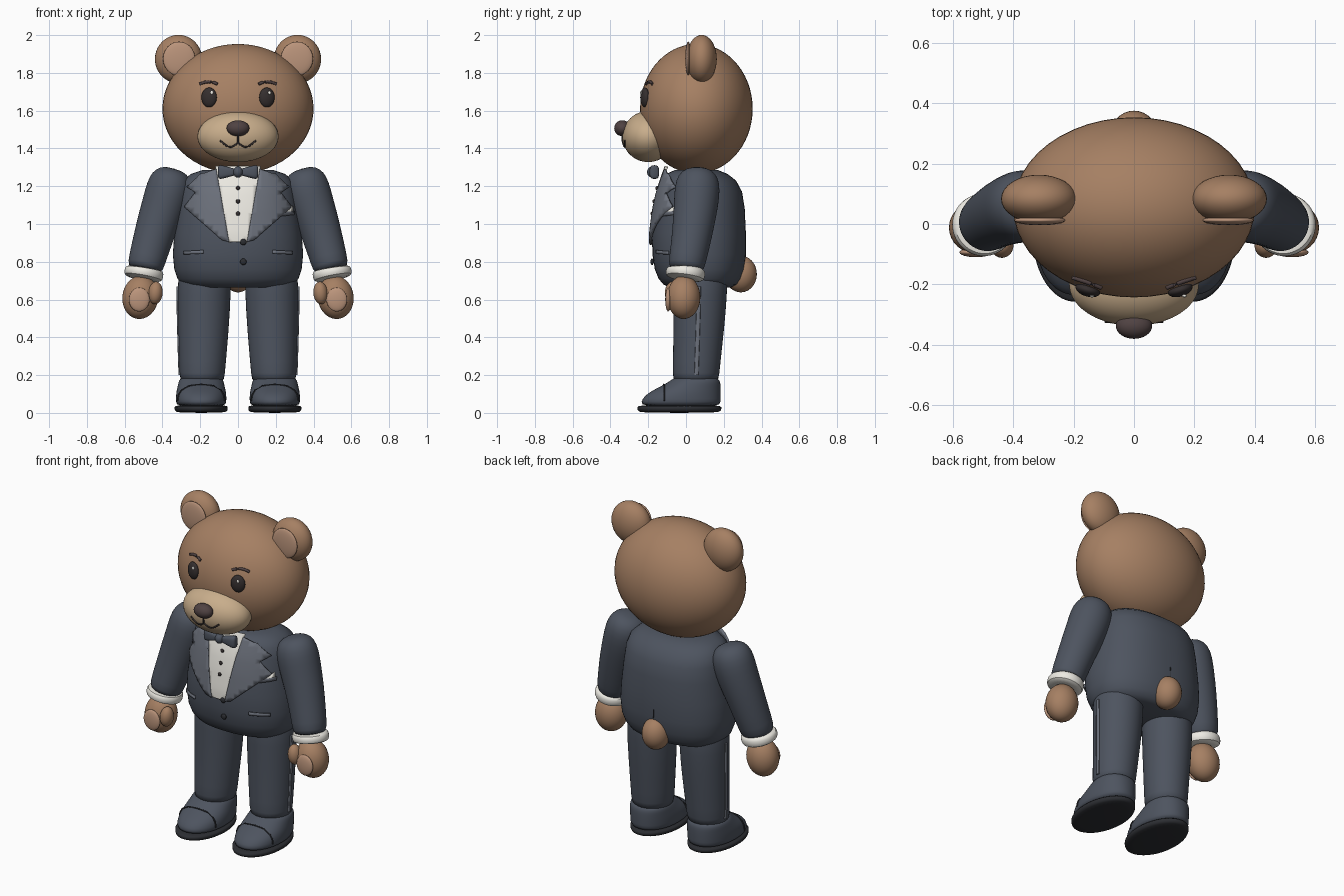
import bpy, bmesh, math
from mathutils import Vector, Matrix

if "Cube" in bpy.data.objects:
    bpy.data.objects.remove(bpy.data.objects["Cube"])


def material(name, rgb):
    m = bpy.data.materials.new(name)
    m.diffuse_color = (*rgb, 1)
    m.use_nodes = True
    m.node_tree.nodes["Principled BSDF"].inputs["Base Color"].default_value = m.diffuse_color
    return m


FUR = material("fur", (.38, .215, .125))
TAN = material("muzzle_tan", (.58, .42, .26))
PINK = material("ear_pad", (.50, .30, .20))
SUIT = material("suit", (.075, .088, .115))
SATIN = material("satin", (.15, .165, .20))
WHITE = material("shirt_white", (.85, .83, .77))
DARK = material("dark", (.035, .028, .028))
NOSE = material("nose_brown", (.08, .055, .055))
SOLE = material("sole_black", (.025, .027, .032))


def finish(name, bm, mat, mirror=False, subsurf=0):
    bmesh.ops.recalc_face_normals(bm, faces=bm.faces)
    me = bpy.data.meshes.new(name)
    bm.to_mesh(me)
    bm.free()
    me.materials.append(mat)
    ob = bpy.data.objects.new(name, me)
    bpy.context.collection.objects.link(ob)
    if subsurf:
        s = ob.modifiers.new("smooth", 'SUBSURF')
        s.levels = s.render_levels = subsurf
    if mirror:
        m = ob.modifiers.new("mirror", 'MIRROR')
        m.use_mirror_merge = False
    return ob


def ball(name, c, r, mat, mirror=False, turn=0, axis='Z', seg=32):
    bm = bmesh.new()
    mtx = Matrix.Translation(c) @ Matrix.Rotation(math.radians(turn), 4, axis) @ Matrix.Diagonal((*r, 1))
    bmesh.ops.create_uvsphere(bm, u_segments=seg, v_segments=seg * 5 // 8, radius=1, matrix=mtx)
    return finish(name, bm, mat, mirror)


def loft(name, path, mat, mirror=False, flat=False, n=2.0, seg=24, subsurf=1):
    """Skin (super)ellipse rings (x, y, z, a, b) along a path."""
    bm = bmesh.new()
    pts = [Vector(p[:3]) for p in path]
    rings = []
    for i, p in enumerate(path):
        t = Vector((0, 0, 1)) if flat else (pts[min(i + 1, len(pts) - 1)] - pts[max(i - 1, 0)]).normalized()
        u = Vector((1, 0, 0)) if abs(t.x) < .9 else Vector((0, 0, 1))
        u = (u - t * u.dot(t)).normalized()
        w = t.cross(u)
        ring = []
        for k in range(seg):
            a = 2 * math.pi * k / seg
            c, s = math.cos(a), math.sin(a)
            cu = math.copysign(abs(c) ** (2 / n), c)
            su = math.copysign(abs(s) ** (2 / n), s)
            ring.append(bm.verts.new(pts[i] + u * p[3] * cu + w * p[4] * su))
        rings.append(ring)
    for r0, r1 in zip(rings, rings[1:]):
        for k in range(seg):
            bm.faces.new((r0[k], r0[(k + 1) % seg], r1[(k + 1) % seg], r1[k]))
    bm.faces.new(rings[0])
    bm.faces.new(rings[-1])
    return finish(name, bm, mat, mirror, subsurf)


def cord(name, pts, r, mat, mirror=False):
    return loft(name, [(*p, r, r) for p in pts], mat, mirror, seg=8, subsurf=0)


def ell_front(c, r, x, z):
    q = 1 - ((x - c[0]) / r[0]) ** 2 - ((z - c[2]) / r[2]) ** 2
    return c[1] - r[1] * math.sqrt(max(q, 0))


# Head, ears and tail
HC, HR = (0, .055, 1.61), (.40, .298, .343)
ball("head", HC, HR, FUR, seg=48)
ball("ear", (.315, .083, 1.873), (.125, .08, .128), FUR, True)
ball("inner_ear", (.312, .012, 1.875), (.085, .016, .09), PINK, True)
ball("tail", (0, .29, .735), (.08, .085, .097), FUR)

# Face
MC, MR = (0, -.2, 1.463), (.215, .137, .135)
ball("muzzle", MC, MR, TAN, seg=40)
ball("nose", (0, -.337, 1.507), (.06, .043, .042), NOSE)
ball("eye", (.153, -.218, 1.67), (.042, .022, .052), DARK, True, 17)
for s in (-1, 1):
    ball("eye_glint", (s * .153 + .014, -.238, 1.695), (.008, .005, .01), WHITE, seg=12)
brow = [(.108 + .095 * i / 8, 1.735 + .018 * math.sin(math.pi * (i + 1) / 10)) for i in range(9)]
cord("eyebrow", [(x, ell_front(HC, HR, x, z) - .002, z) for x, z in brow], .008, NOSE, True)
smile = [(.095 * i / 10, 1.43 - .022 * math.sin(math.pi * i / 8.5)) for i in range(11)]
cord("mouth", [(x, ell_front(MC, MR, x, z) - .001, z) for x, z in smile], .005, DARK, True)
cord("mouth_line", [(0, ell_front(MC, MR, 0, z) - .001, z) for z in (1.428, 1.45, 1.475)], .005, DARK)

# Jacket body: z, half width, front y, back y
N = 2.3
BODY = [(.665, .25, -.09, .24), (.68, .295, -.12, .27), (.71, .32, -.145, .29), (.76, .337, -.165, .308),
        (.84, .345, -.178, .317), (.95, .337, -.18, .317), (1.08, .32, -.165, .311), (1.17, .308, -.148, .297),
        (1.23, .29, -.13, .265), (1.265, .25, -.105, .22), (1.285, .19, -.06, .17)]
loft("jacket", [(0, (f + b) / 2, z, w, (b - f) / 2) for z, w, f, b in BODY], SUIT,
     flat=True, n=N, seg=64, subsurf=0)


def body_front(x, z):
    zz = min(z, 1.23)
    for k0, k1 in zip(BODY, BODY[1:]):
        if k0[0] <= zz <= k1[0]:
            break
    t = (zz - k0[0]) / (k1[0] - k0[0])
    w, f, b = (k0[i] + (k1[i] - k0[i]) * t for i in (1, 2, 3))
    q = max(1 - abs(x / w) ** N, 0) ** (1 / N)
    return (f + b) / 2 - (b - f) / 2 * q + (z - zz) * .35


def panel(name, outline, lift, mat, mirror=False, thick=.008):
    """Flat outline in x, z draped over the front of the jacket."""
    bm = bmesh.new()
    bm.faces.new([bm.verts.new((x, 0, z)) for x, z in outline])
    cuts = [((i * .025, 0, 0), (1, 0, 0)) for i in range(-14, 15)]
    cuts += [((0, 0, .7 + i * .03), (0, 0, 1)) for i in range(22)]
    for co, no in cuts:
        bmesh.ops.bisect_plane(bm, geom=bm.verts[:] + bm.edges[:] + bm.faces[:], plane_co=co, plane_no=no)
    bmesh.ops.triangulate(bm, faces=bm.faces[:])
    for v in bm.verts:
        v.co.y = body_front(v.co.x, v.co.z) - lift
    ob = finish(name, bm, mat, mirror)
    sol = ob.modifiers.new("thickness", 'SOLIDIFY')
    sol.thickness, sol.offset = thick, 0
    return ob


def rect(x, z, w, h, skew=0):
    return [(x - w, z - h - skew), (x + w, z - h + skew), (x + w, z + h + skew), (x - w, z + h - skew)]


# Shirt, lapels, pockets
panel("shirt_front", [(-.05, .905), (.05, .905), (.12, 1.305), (-.12, 1.305)], .006, WHITE)
panel("lapel", [(.047, .905), (.085, .915), (.282, 1.09), (.225, 1.165), (.268, 1.195), (.2, 1.26), (.115, 1.29)],
      .012, SATIN, True, .012)
panel("hip_pocket", rect(.235, .85, .052, .009, -.003), .006, SATIN, True)
panel("breast_pocket", rect(.245, 1.053, .052, .01, .006), .008, SATIN)
panel("pocket_square", [(.2, 1.05), (.29, 1.06), (.287, 1.095), (.27, 1.083), (.25, 1.108),
                        (.235, 1.082), (.208, 1.1)], .006, WHITE)
for z in (1.055, 1.12, 1.19):
    ball("shirt_stud", (0, body_front(0, z) - .012, z), (.011, .008, .011), DARK, seg=16)
for z in (.8, .905):
    ball("jacket_button", (.028, body_front(.028, z) - .008, z), (.017, .009, .017), SOLE, seg=16)
cord("back_vent", [(0, .31, .80), (0, .315, .84), (0, .316, .89)], .003, SOLE)

# Bow tie
loft("bow_wing", [(.01, -.172, 1.275, .017, .015), (.035, -.172, 1.275, .022, .02), (.085, -.168, 1.275, .037, .027),
                  (.1, -.166, 1.275, .037, .024), (.106, -.165, 1.275, .026, .014)], SUIT, True, n=3)
ball("bow_knot", (0, -.178, 1.275), (.026, .028, .03), SUIT, seg=20)

# Arms, cuffs and paws
arm = [(.338, .066, 1.293, .03), (.341, .066, 1.283, .075), (.35, .064, 1.25, .108), (.365, .06, 1.19, .122),
       (.392, .053, 1.1, .118), (.427, .04, 1, .111), (.465, .02, .87, .102), (.492, 0, .77, .097),
       (.495, -.002, .755, .08)]
loft("sleeve", [(*p, p[3]) for p in arm], SUIT, True)
cuff = [(.494, 0, .768, .08), (.495, 0, .763, .102), (.498, -.003, .74, .106), (.503, -.006, .715, .103),
        (.504, -.007, .709, .08)]
loft("shirt_cuff", [(*p, p[3]) for p in cuff], WHITE, True)
ball("paw", (.517, -.012, .612), (.095, .088, .115), FUR, True, -8, 'Y')
ball("thumb", (.437, -.07, .635), (.038, .042, .06), FUR, True, -5, 'Y')
ball("paw_pad", (.523, -.094, .6), (.055, .016, .063), PINK, True, seg=24)

# Trousers with side stripes
loft("trouser_leg", [(.175, .075, .79, .13, .14), (.178, .075, .7, .142, .146), (.18, .073, .55, .139, .14),
                     (.185, .062, .35, .129, .13), (.19, .052, .19, .119, .123), (.19, .052, .16, .117, .12)],
     SUIT, True, flat=True, seg=32)
loft("trouser_stripe", [(.319, .068, .67, .007, .011), (.318, .066, .55, .007, .011), (.313, .06, .35, .007, .011),
                        (.308, .055, .2, .007, .011)], SATIN, True, flat=True, n=4, seg=12, subsurf=0)

# Shoes: z, half width, toe y, heel y
SHOE = [(.03, .13, -.235, .18), (.06, .134, -.24, .185), (.09, .134, -.22, .185), (.115, .131, -.185, .185),
        (.14, .125, -.135, .184), (.165, .12, -.09, .182), (.182, .112, -.07, .172), (.188, .09, -.045, .145)]
loft("shoe", [(.195, (f + b) / 2, z, w, (b - f) / 2) for z, w, f, b in SHOE], SUIT, True, flat=True, n=2.15, seg=32)
loft("shoe_sole", [(.195, -.035, 0, .125, .205), (.195, -.035, .01, .14, .222), (.195, -.035, .032, .143, .225),
                   (.195, -.035, .042, .135, .216)], SOLE, True, flat=True, seg=40)
half = []
for z, w, f, b in SHOE[1:5]:
    q = 1 - ((-.115 - (f + b) / 2) / ((b - f) / 2)) ** 2
    half.append((w * math.sqrt(max(q, 0)) + .003, -.115, z + .004))
half.append((0, -.118, .151))
seam = [(.195 - x, y, z) for x, y, z in half] + [(.195 + x, y, z) for x, y, z in half[-2::-1]]
cord("toe_seam", seam, .004, SOLE, True)

# Smooth shading everywhere
bpy.ops.object.select_all(action='SELECT')
bpy.context.view_layer.objects.active = bpy.data.objects["head"]
bpy.ops.object.shade_smooth_by_angle(angle=math.radians(60))
